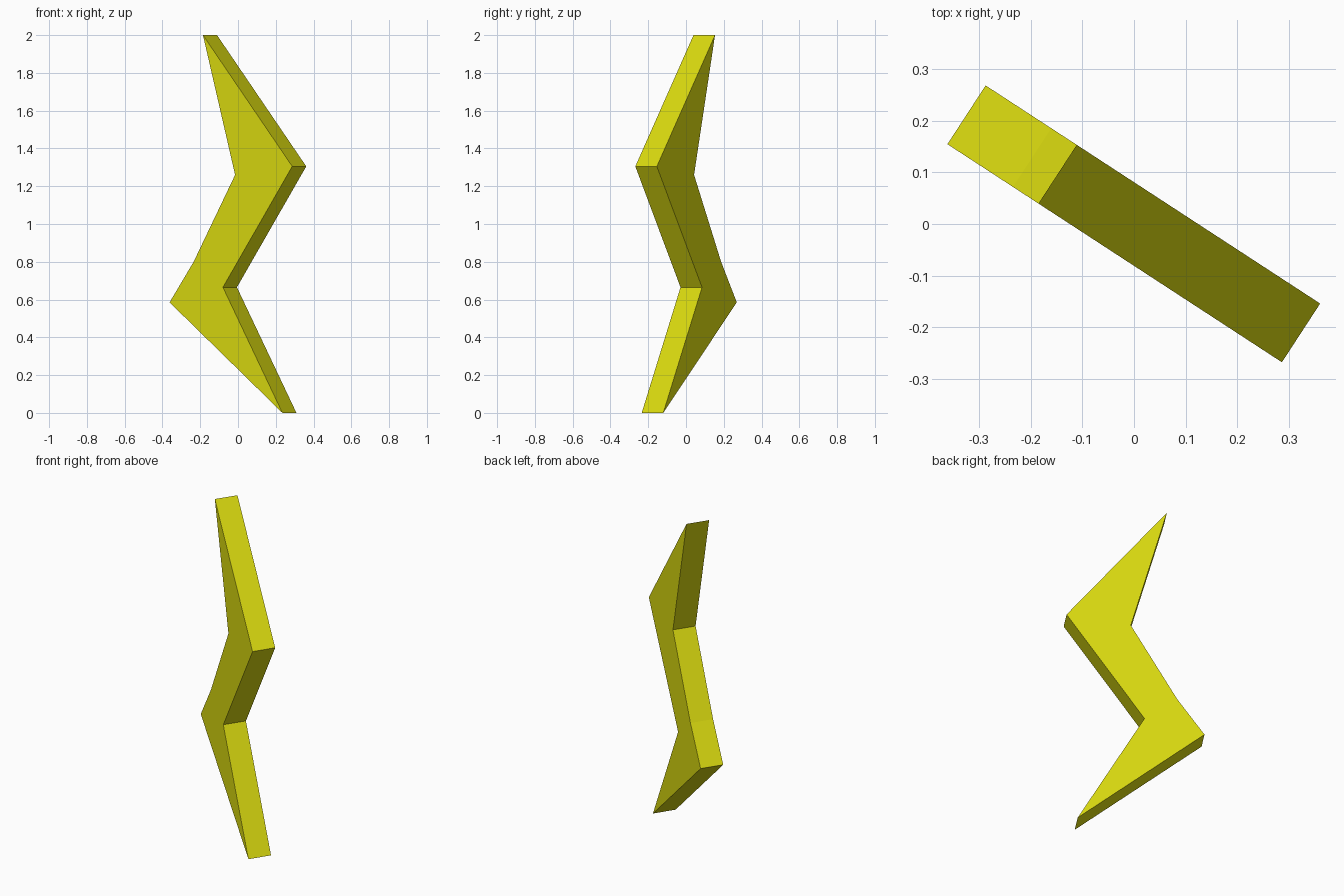
import bpy, bmesh, math
from mathutils import Matrix

cube = bpy.data.objects.get("Cube")
if cube:
    bpy.data.objects.remove(cube, do_unlink=True)

THICKNESS = 0.136
TURN = math.radians(-33.1)

# Zigzag outline (along the plate, height)
OUTLINE = [
    (-0.177, 2.0), (0.026, 1.26), (-0.236, 0.80), (-0.388, 0.585),
    (0.325, 0.0), (-0.051, 0.665), (0.387, 1.305),
]

# Flat yellow
yellow = bpy.data.materials.new("yellow")
yellow.use_nodes = True
color = (0.71, 0.71, 0.005, 1.0)
yellow.diffuse_color = color
yellow.node_tree.nodes["Principled BSDF"].inputs["Base Color"].default_value = color

# Bolt: outline extruded through its thickness, then turned about z
bm = bmesh.new()
front = bm.faces.new([bm.verts.new((u, -THICKNESS / 2, z)) for u, z in OUTLINE])
ext = bmesh.ops.extrude_face_region(bm, geom=[front], use_keep_orig=True)
back = [g for g in ext["geom"] if isinstance(g, bmesh.types.BMVert)]
bmesh.ops.translate(bm, verts=back, vec=(0, THICKNESS, 0))
bmesh.ops.recalc_face_normals(bm, faces=bm.faces[:])
bmesh.ops.rotate(bm, verts=bm.verts[:], cent=(0, 0, 0), matrix=Matrix.Rotation(TURN, 3, "Z"))

mesh = bpy.data.meshes.new("lightning_bolt")
bm.to_mesh(mesh)
bm.free()
mesh.materials.append(yellow)
bolt = bpy.data.objects.new("lightning_bolt", mesh)
bpy.context.collection.objects.link(bolt)
